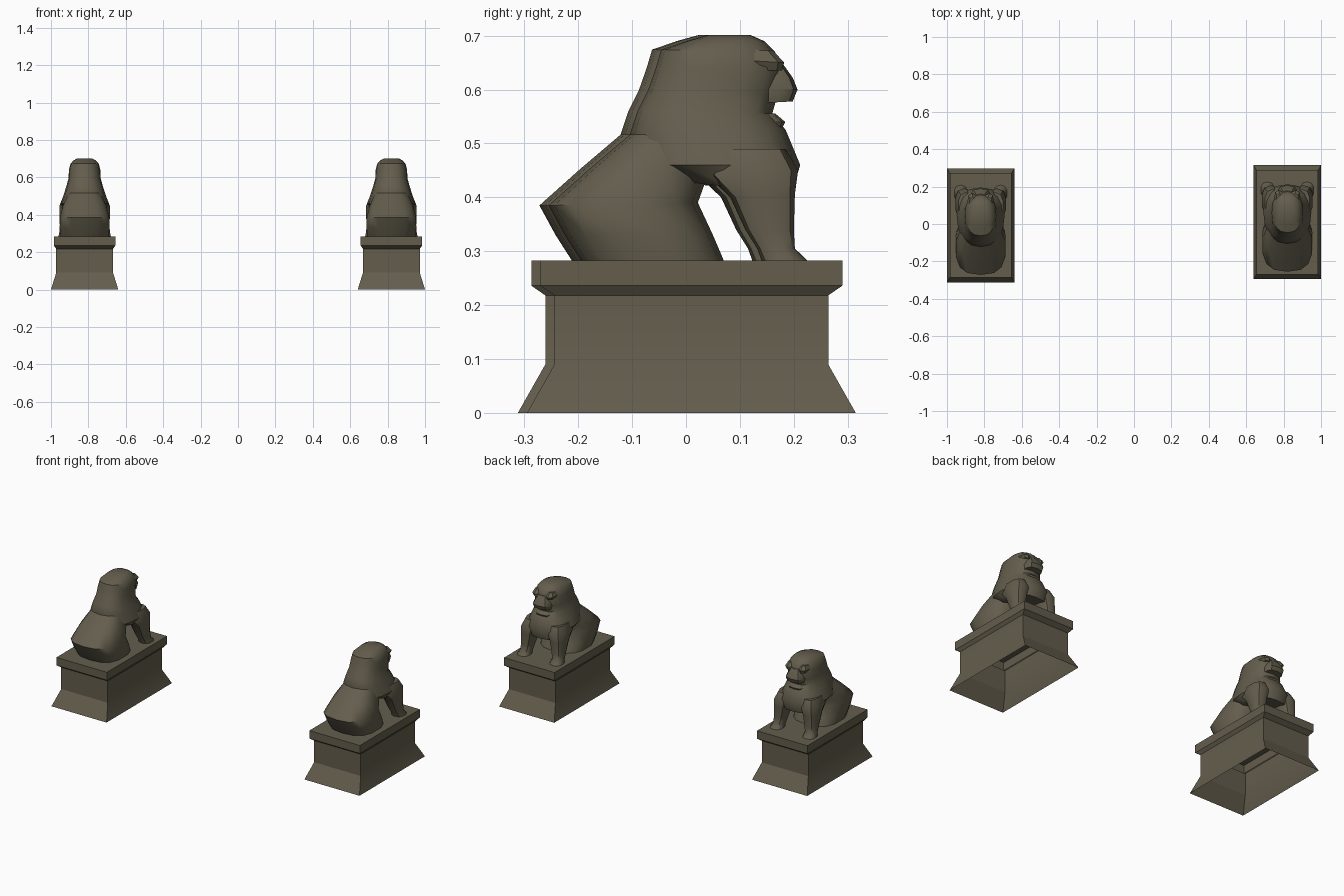
import bpy, bmesh, math

if "Cube" in bpy.data.objects:
    bpy.data.objects.remove(bpy.data.objects["Cube"])

stone = bpy.data.materials.new("weathered bronze stone")
stone.diffuse_color = (0.125, 0.11, 0.073, 1)
stone.use_nodes = True
stone.node_tree.nodes["Principled BSDF"].inputs["Base Color"].default_value = stone.diffuse_color


def spow(v, p):
    return math.copysign(abs(v) ** p, v)


def finish(name, bm, angle):
    bmesh.ops.recalc_face_normals(bm, faces=bm.faces)
    me = bpy.data.meshes.new(name)
    bm.to_mesh(me)
    bm.free()
    me.materials.append(stone)
    ob = bpy.data.objects.new(name, me)
    bpy.context.collection.objects.link(ob)
    bpy.ops.object.select_all(action='DESELECT')
    ob.select_set(True)
    bpy.context.view_layer.objects.active = ob
    bpy.ops.object.shade_smooth_by_angle(angle=math.radians(angle))
    return ob


def skin(bm, rings, caps):
    for a, b in zip(rings, rings[1:]):
        n = len(a)
        for i in range(n):
            bm.faces.new((a[i], a[(i + 1) % n], b[(i + 1) % n], b[i]))
    if caps:
        bm.faces.new(rings[0])
        bm.faces.new(rings[-1])


def loft(name, sections, sides=14, power=0.8, mirror=False, angle=40):
    """Each section: back y, back z, front y, front z, half width, x centre."""
    bm = bmesh.new()
    for sx in ((1, -1) if mirror else (1,)):
        rings = []
        for y0, z0, y1, z1, w, xc in sections:
            ring = []
            for i in range(sides):
                a = math.tau * i / sides
                t = 0.5 + 0.5 * spow(math.cos(a), power)
                x = xc + w * spow(math.sin(a), power)
                ring.append(bm.verts.new((sx * x, y0 + (y1 - y0) * t, z0 + (z1 - z0) * t)))
            rings.append(ring)
        skin(bm, rings, True)
    return finish(name, bm, angle)


# pedestal: rectangular profile, open underneath
bm = bmesh.new()
rings = []
for z, w, d in ((0, .18, .305), (.09, .152, .254), (.218, .152, .254),
                (.236, .165, .28), (.283, .165, .28)):
    rings.append([bm.verts.new((x * w, y * d, z)) for x, y in ((-1, -1), (1, -1), (1, 1), (-1, 1))])
skin(bm, rings, False)
bm.faces.new(rings[-1])
parts = [finish("pedestal", bm, 20)]

# seated hindquarters
parts.append(loft("haunches", [
    (-.205, .283, .06, .283, .130, 0), (-.235, .33, .04, .33, .136, 0),
    (-.265, .385, .012, .39, .134, 0), (-.19, .452, .03, .44, .118, 0),
    (-.11, .52, .06, .50, .09, 0)], power=0.75))

# chest, neck, mane and head
parts.append(loft("chest_and_head", [
    (-.02, .43, .185, .405, .105, 0), (-.10, .46, .202, .46, .128, 0),
    (-.115, .515, .175, .525, .108, 0), (-.10, .56, .15, .555, .096, 0),
    (-.08, .60, .16, .59, .086, 0), (-.066, .64, .168, .64, .084, 0),
    (-.056, .674, .155, .67, .076, 0), (-.01, .69, .135, .69, .06, 0),
    (.03, .701, .11, .701, .04, 0)], sides=16, power=0.8))

# face
parts.append(loft("muzzle", [
    (.08, .572, .188, .578, .05, 0), (.08, .60, .197, .60, .054, 0),
    (.08, .625, .188, .622, .045, 0), (.08, .655, .168, .65, .03, 0)], 10, 0.6))
parts.append(loft("lower_jaw", [
    (.08, .515, .165, .52, .04, 0), (.08, .54, .174, .54, .048, 0),
    (.08, .556, .155, .556, .044, 0)], 10, 0.6))
parts.append(loft("brows", [
    (.09, .635, .168, .635, .02, .042), (.08, .655, .172, .65, .026, .045),
    (.07, .675, .152, .672, .02, .042)], 8, 0.8, mirror=True))

# front legs with paws
parts.append(loft("front_legs", [
    (.04, .49, .175, .49, .04, .08), (.03, .44, .198, .45, .05, .087),
    (.072, .40, .192, .405, .043, .094), (.10, .34, .19, .34, .034, .10),
    (.122, .305, .192, .305, .033, .104), (.13, .283, .215, .283, .036, .106)],
    10, 0.8, mirror=True))

# second statue shares the same meshes
for ob in parts:
    ob.location = (0.82, 0.01, 0)
    twin = ob.copy()
    twin.name = "left_" + ob.name
    twin.location = (-0.82, -0.007, 0)
    bpy.context.collection.objects.link(twin)
